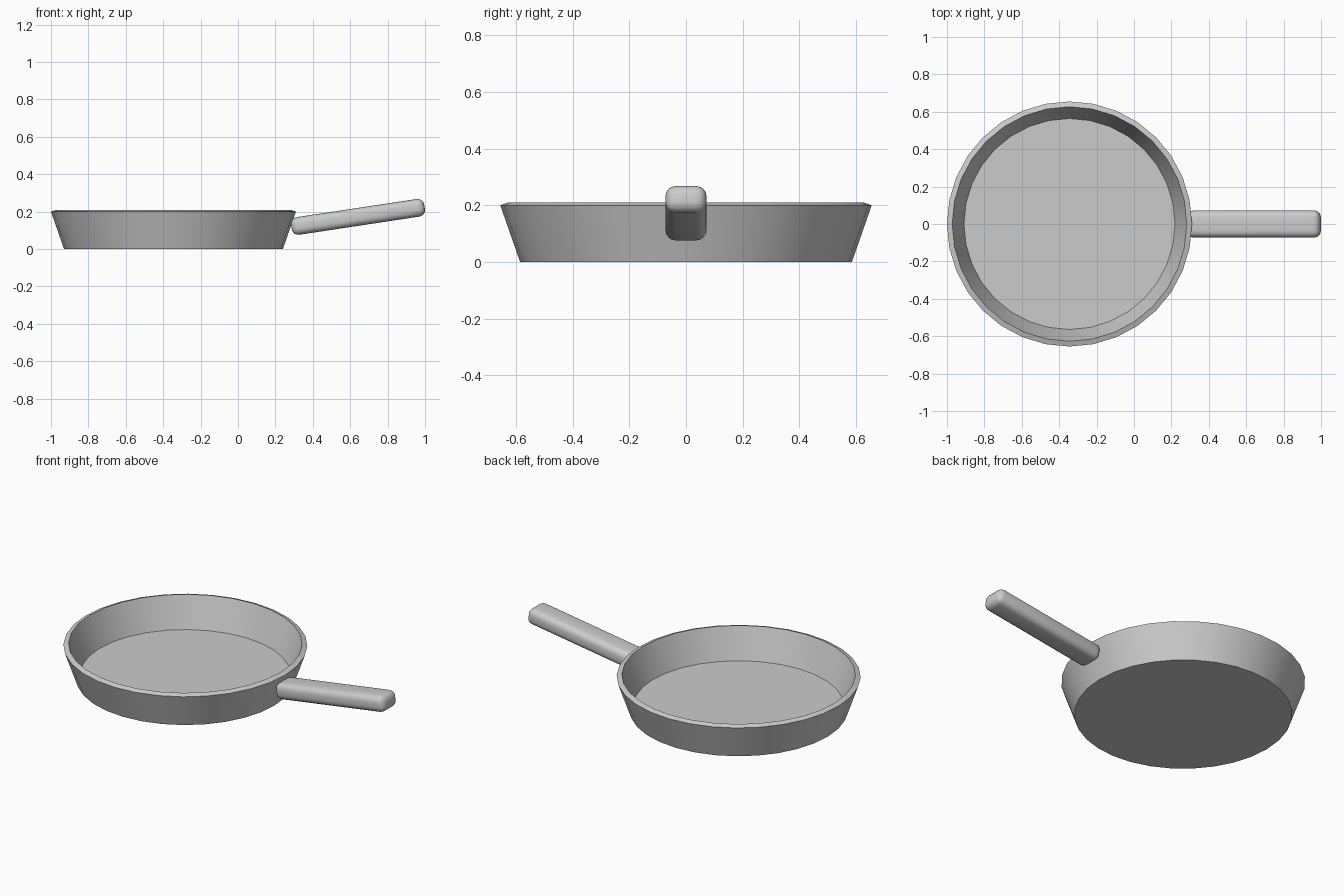
import bpy, bmesh, math
from mathutils import Matrix

if "Cube" in bpy.data.objects:
    bpy.data.objects.remove(bpy.data.objects["Cube"])

grey = bpy.data.materials.new("plain grey")
grey.diffuse_color = (0.6, 0.6, 0.6, 1)
grey.use_nodes = True
grey.node_tree.nodes["Principled BSDF"].inputs["Base Color"].default_value = grey.diffuse_color


def finish(name, bm):
    bmesh.ops.recalc_face_normals(bm, faces=bm.faces[:])
    mesh = bpy.data.meshes.new(name)
    bm.to_mesh(mesh)
    bm.free()
    mesh.materials.append(grey)
    ob = bpy.data.objects.new(name, mesh)
    bpy.context.collection.objects.link(ob)
    bpy.ops.object.select_all(action='DESELECT')
    ob.select_set(True)
    bpy.context.view_layer.objects.active = ob
    bpy.ops.object.shade_smooth_by_angle(angle=math.radians(30))
    return ob


# Pan: flared wall with thickness, tilted rim and flat floor
SIDES = 32
bm = bmesh.new()
profile = [(0.585, 0.0), (0.655, 0.2), (0.627, 0.21), (0.564, 0.03)]
rings = []
for r, z in profile:
    rings.append([bm.verts.new((r * math.cos(2 * math.pi * i / SIDES),
                                r * math.sin(2 * math.pi * i / SIDES), z))
                  for i in range(SIDES)])
for a, b in zip(rings, rings[1:]):
    for i in range(SIDES):
        j = (i + 1) % SIDES
        bm.faces.new((a[i], a[j], b[j], b[i]))
bm.faces.new(rings[0][::-1])
bm.faces.new(rings[-1])
pan = finish("pan", bm)
pan.location = (-0.345, 0, 0)

# Handle: rounded bar tilted upward
bm = bmesh.new()
bmesh.ops.create_cube(bm, size=1, matrix=Matrix.Diagonal((0.72, 0.144, 0.095, 1)))
bmesh.ops.bevel(bm, geom=bm.edges[:], offset=0.035, segments=4, profile=0.5,
                affect='EDGES')
handle = finish("handle", bm)
handle.rotation_euler = (0, -math.radians(8.6), 0)
handle.location = (0.6415, 0, 0.172)
